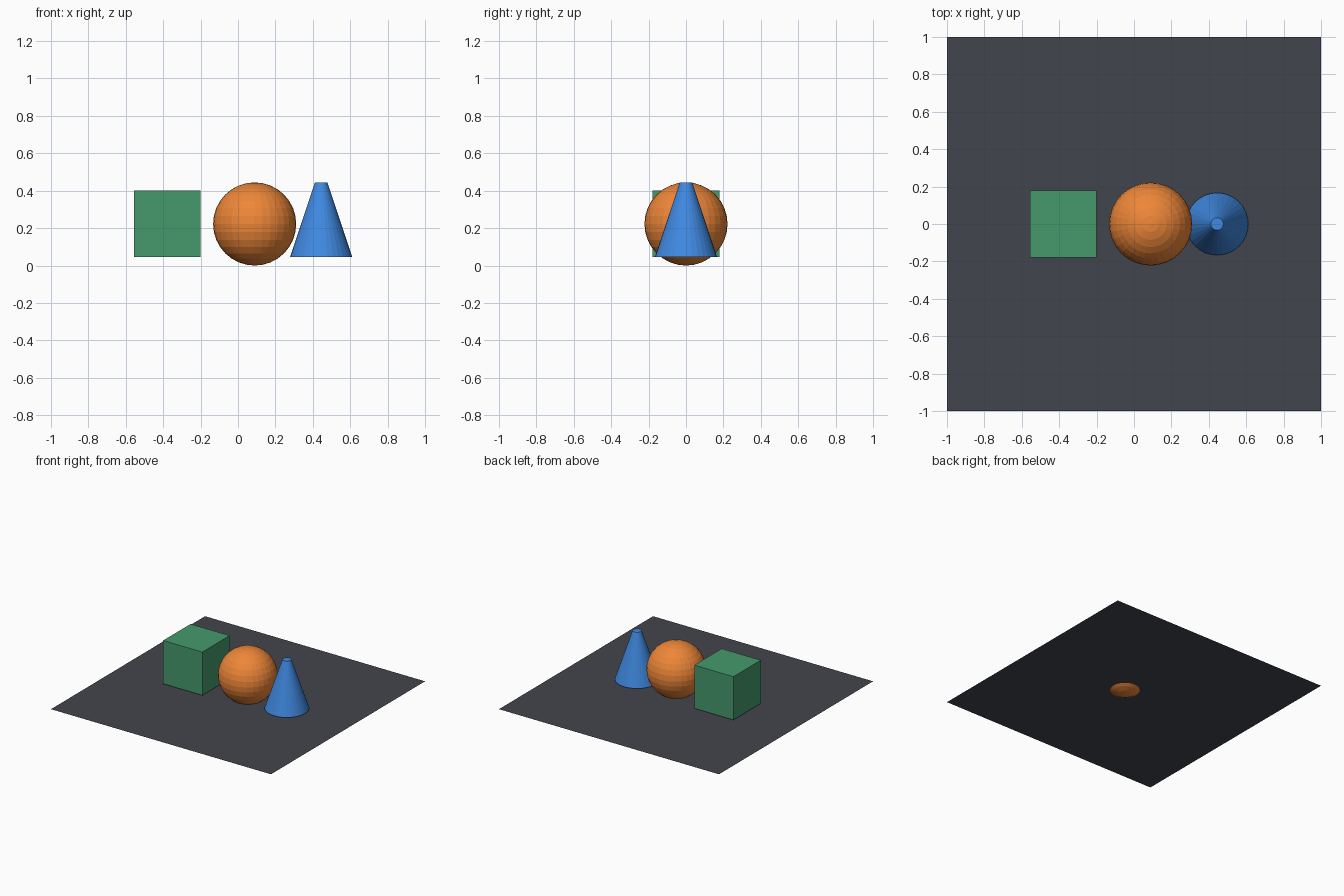
import bpy

if "Cube" in bpy.data.objects:
    bpy.data.objects.remove(bpy.data.objects["Cube"])


def finish(name, color):
    """Name the active object and give it a plain colour."""
    obj = bpy.context.object
    obj.name = name
    mat = bpy.data.materials.new(name + "_color")
    mat.diffuse_color = (*color, 1)
    mat.use_nodes = True
    mat.node_tree.nodes["Principled BSDF"].inputs["Base Color"].default_value = mat.diffuse_color
    obj.data.materials.append(mat)
    return obj


BASE = 0.0444  # height of the cube and cone bottoms

# Ground sheet, sliced by the bottom of the ball
bpy.ops.mesh.primitive_plane_add(size=2, location=(0, 0, 0.031))
finish("ground_sheet", (0.055, 0.06, 0.075))

# Green cube
bpy.ops.mesh.primitive_cube_add(size=0.3556, location=(-0.378, 0, BASE + 0.1778))
finish("cube", (0.06, 0.32, 0.15))

# Orange ball
bpy.ops.mesh.primitive_uv_sphere_add(segments=32, ring_count=16, radius=0.2222,
                                     location=(0.089, 0, 0.2222))
finish("ball", (0.85, 0.24, 0.04))

# Blue truncated cone
bpy.ops.mesh.primitive_cone_add(vertices=32, radius1=0.1667, radius2=0.0333,
                                depth=0.4, location=(0.4444, 0, BASE + 0.2))
finish("cone", (0.05, 0.25, 0.75))
